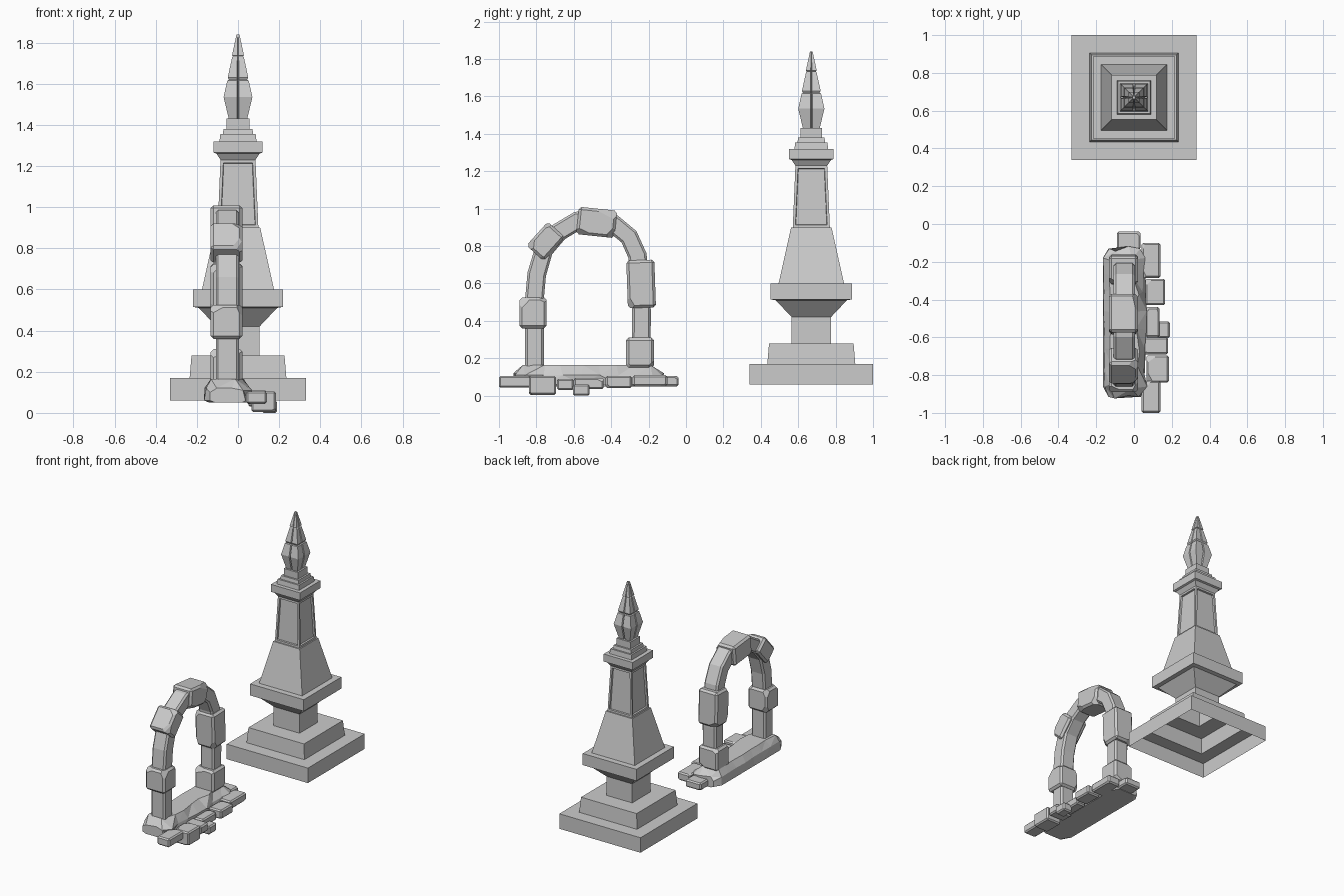
import bpy, bmesh, math, random
from mathutils import Vector, Matrix

if "Cube" in bpy.data.objects:
    bpy.data.objects.remove(bpy.data.objects["Cube"])

random.seed(4)


def finish(bm, name, recalc=True):
    if recalc:
        bmesh.ops.recalc_face_normals(bm, faces=bm.faces)
    me = bpy.data.meshes.new(name)
    bm.to_mesh(me)
    bm.free()
    ob = bpy.data.objects.new(name, me)
    bpy.context.collection.objects.link(ob)
    return ob


def loft(rings, cap_start=True, cap_end=True):
    """Skin a list of closed point rings; returns bmesh and faces per band."""
    bm = bmesh.new()
    vs = [[bm.verts.new(p) for p in r] for r in rings]
    n = len(vs[0])
    bands = []
    for a, b in zip(vs, vs[1:]):
        bands.append([bm.faces.new((a[i], a[(i + 1) % n], b[(i + 1) % n], b[i]))
                      for i in range(n)])
    if cap_start:
        bm.faces.new(vs[0][::-1])
    if cap_end:
        bm.faces.new(vs[-1])
    return bm, bands


TY = 0.67  # tower centre in y


def square(h, z):
    return [(x * h, TY + y * h, z) for x, y in ((-1, -1), (1, -1), (1, 1), (-1, 1))]


# Tower: square stepped profile (half width, z), open underneath
profile = [(.33, .06), (.33, .17), (.235, .17), (.226, .28), (.105, .28), (.105, .42),
           (.19, .51), (.218, .515), (.218, .60), (.175, .60), (.108, .90), (.099, .90),
           (.085, 1.23), (.105, 1.26), (.118, 1.265), (.118, 1.32), (.09, 1.32),
           (.086, 1.355), (.074, 1.355), (.07, 1.38), (.057, 1.38), (.057, 1.43)]
bm, bands = loft([square(h, z) for h, z in profile], cap_start=False)
bmesh.ops.recalc_face_normals(bm, faces=bm.faces)
# recessed panels on the upper shaft
bmesh.ops.inset_individual(bm, faces=bands[11], thickness=.02, depth=0)
bmesh.ops.inset_individual(bm, faces=bands[11], thickness=.003, depth=-.012)
finish(bm, "tower", recalc=False)


def grooved(h, z):
    """Square ring with a narrow V groove in the middle of each side."""
    w, d = min(.005, h * .12), h * .22
    pts = []
    for k in range(4):
        m = Matrix.Rotation(k * math.pi / 2, 2)
        for x, y in ((-h, -h), (-w, -h), (0, -h + d), (w, -h)):
            p = m @ Vector((x, y))
            pts.append((p.x, TY + p.y, z))
    return pts


# Finial tiers
for name, prof in (("finial_bud", [(.045, 1.43), (.07, 1.535), (.052, 1.615), (.042, 1.62)]),
                   ("finial_middle", [(.04, 1.61), (.05, 1.63), (.028, 1.73), (.022, 1.737)]),
                   ("finial_tip", [(.02, 1.73), (.029, 1.738), (.007, 1.84)])):
    finish(loft([grooved(h, z) for h, z in prof])[0], name)


def stone(name, lo, hi, angle=0, chips=4, bevel=.01):
    """Bevelled block between two corners with chiselled corners, tilted about x."""
    lo, hi = Vector(lo), Vector(hi)
    c, s = (lo + hi) / 2, hi - lo
    bm = bmesh.new()
    bmesh.ops.create_cube(bm, size=1, matrix=Matrix.Diagonal((*s, 1)))
    bmesh.ops.bevel(bm, geom=bm.edges[:], offset=bevel, segments=1, affect='EDGES')
    for _ in range(chips):
        d = Vector([random.choice((-1, 1)) * random.uniform(.25, 1) for _ in range(3)])
        n = Vector([a / b for a, b in zip(d, s)])
        reach = sum(abs(a) for a in d) / 2
        p = n * (reach * random.uniform(.76, .88) / n.dot(n))
        r = bmesh.ops.bisect_plane(bm, geom=bm.verts[:] + bm.edges[:] + bm.faces[:],
                                   plane_co=p, plane_no=n, clear_outer=True)
        cut = [e for e in r["geom_cut"] if isinstance(e, bmesh.types.BMEdge)]
        if cut:
            bmesh.ops.edgenet_fill(bm, edges=cut)
    bmesh.ops.transform(bm, verts=bm.verts, matrix=Matrix.Translation(c)
                        @ Matrix.Rotation(math.radians(angle), 4, 'X'))
    return finish(bm, name)


# Thin arch: chamfered section swept along a path in the y-z plane
path = [Vector(p) for p in ((-.81, .12), (-.81, .52), (-.798, .65), (-.76, .78), (-.68, .875),
                            (-.58, .935), (-.48, .95), (-.39, .92), (-.305, .85), (-.26, .75),
                            (-.243, .6), (-.238, .45), (-.24, .12))]
hw, ht, ch = .056, .05, .012
section = [(-hw, -ht + ch), (-hw + ch, -ht), (hw - ch, -ht), (hw, -ht + ch),
           (hw, ht - ch), (hw - ch, ht), (-hw + ch, ht), (-hw, ht - ch)]
rings = []
for i, p in enumerate(path):
    t = (path[min(i + 1, len(path) - 1)] - path[max(i - 1, 0)]).normalized()
    n = Vector((-t.y, t.x))
    rings.append([(-.052 + u, p.x + n.x * v, p.y + n.y * v) for u, v in section])
finish(loft(rings)[0], "arch_ring")

# Large blocks on the arch: y range, z range, tilt
for name, y0, y1, z0, z1, a in (("left_pillar_block", -.89, -.745, .36, .525, 0),
                                ("left_shoulder_block", -.835, -.665, .763, .887, 48),
                                ("top_block", -.58, -.375, .853, 1.0, -6),
                                ("right_shoulder_block", -.315, -.165, .47, .725, 2),
                                ("right_foot_block", -.32, -.17, .15, .31, 0)):
    stone(name, (-.133, y0, z0), (.022, y1, z1), a, 5, .014)

# Base slab: rough sloping cross-section lofted along y
rings = []
ys = (-.915, -.86, -.76, -.66, -.56, -.46, -.36, -.26, -.18, -.13)
for i, y in enumerate(ys):
    j = random.uniform
    end = i in (0, len(ys) - 1)
    top = .165 if not end else .12
    k = .03 if end else 0
    rings.append([(-.165 + k, y, .06), (-.14 + k, y, .05), (.05 - k, y, .05),
                  (.07 - k - j(0, .02), y, .06), (.07 - k - j(0, .025), y, .11),
                  (.03 - k - j(0, .05), y + j(-.015, .015), top),
                  (-.115 + k - j(0, .02), y + j(-.015, .015), top),
                  (-.165 + k + j(0, .012), y, .12 if not end else .1)])
bm = loft(rings)[0]
bmesh.ops.triangulate(bm, faces=[f for f in bm.faces if len(f.verts) == 4])
finish(bm, "base_slab")

# Loose paving stones in front of the arch: x, y, z ranges
paving = ((-.09, .035, -.135, -.04, .05, .105), (.04, .14, -.285, -.10, .05, .11),
          (.06, .165, -.43, -.29, .04, .105), (.06, .135, -.60, -.44, .035, .095),
          (.115, .19, -.605, -.515, .0, .06), (.05, .18, -.69, -.60, .03, .09),
          (.065, .185, -.84, -.695, .005, .105), (.04, .14, -1.0, -.83, .043, .105))
for i, (x0, x1, y0, y1, z0, z1) in enumerate(paving):
    stone(f"paving_stone_{i + 1}", (x0, y0, z0), (x1, y1, z1), 0, 3, .009)
